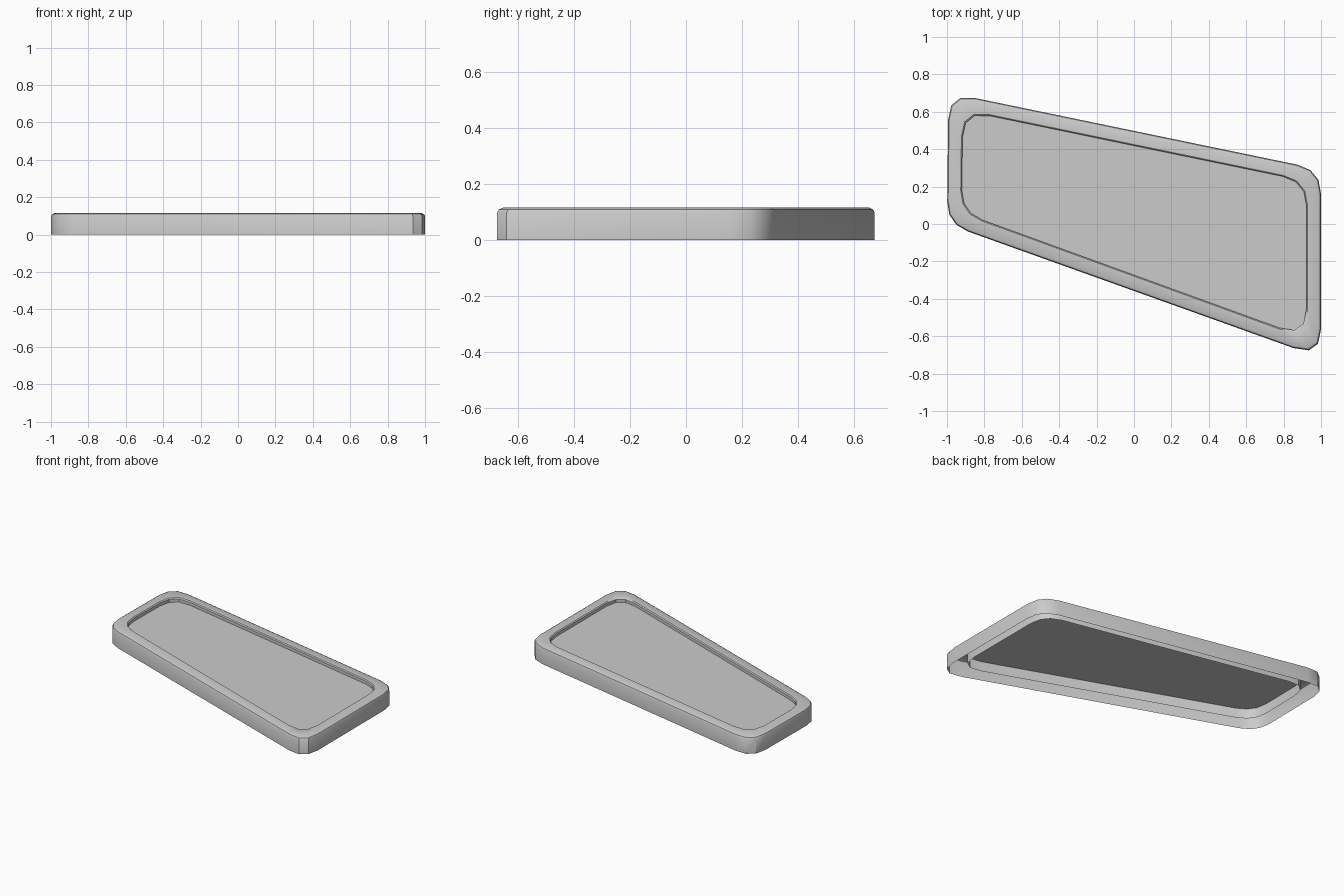
import bpy, bmesh, math
from mathutils import Vector

if "Cube" in bpy.data.objects:
    bpy.data.objects.remove(bpy.data.objects["Cube"])

OUTER = [(-.992, .703), (1, .291), (1, -.716), (-1, .0)]
INNER = [(-.915, .608), (.922, .228), (.922, -.608), (-.922, .062)]
CUTS = [.145, .13, .155, .12]


def outline(corners, inset=0, segs=3):
    """Rounded quad, optionally moved inward."""
    n = len(corners)
    base = [Vector(c) for c in corners]
    dirs = [(base[(i + 1) % n] - base[i]).normalized() for i in range(n)]
    pts = []
    for i, c in enumerate(base):
        a, b = dirs[i - 1], dirs[i]
        c = c + (b - a) * inset / abs(a.cross(b))
        r = CUTS[i] - inset * .5
        p, q = c - a * r, c + b * r
        for k in range(segs + 1):
            t = k / segs
            pts.append(p * (1 - t) ** 2 + c * 2 * t * (1 - t) + q * t * t)
    return pts


def shell(name, rings, cap=False):
    """Bridge a stack of (outline, height) rings."""
    bm = bmesh.new()
    loops = [[bm.verts.new((p.x, p.y, z)) for p in pts] for pts, z in rings]
    for lo, hi in zip(loops, loops[1:]):
        for i in range(len(lo)):
            j = (i + 1) % len(lo)
            bm.faces.new((lo[j], lo[i], hi[i], hi[j]))
    if cap:
        f = bm.faces.new(loops[-1])
        f.normal_update()
        if f.normal.z < 0:
            f.normal_flip()
    me = bpy.data.meshes.new(name)
    bm.to_mesh(me)
    bm.free()
    ob = bpy.data.objects.new(name, me)
    bpy.context.collection.objects.link(ob)
    bpy.context.view_layer.objects.active = ob
    ob.select_set(True)
    bpy.ops.object.shade_smooth_by_angle(angle=math.radians(35))
    ob.select_set(False)
    return ob


# Outer wall, softened rim and inner skirt, open underneath
shell("rim", [
    (outline(OUTER), 0), (outline(OUTER), .098),
    (outline(OUTER, .005), .109), (outline(OUTER, .017), .115),
    (outline(INNER, -.006), .115), (outline(INNER), .109),
    (outline(INNER), .02)])

# Recessed flat panel
shell("panel", [(outline(INNER), .088)], cap=True)
